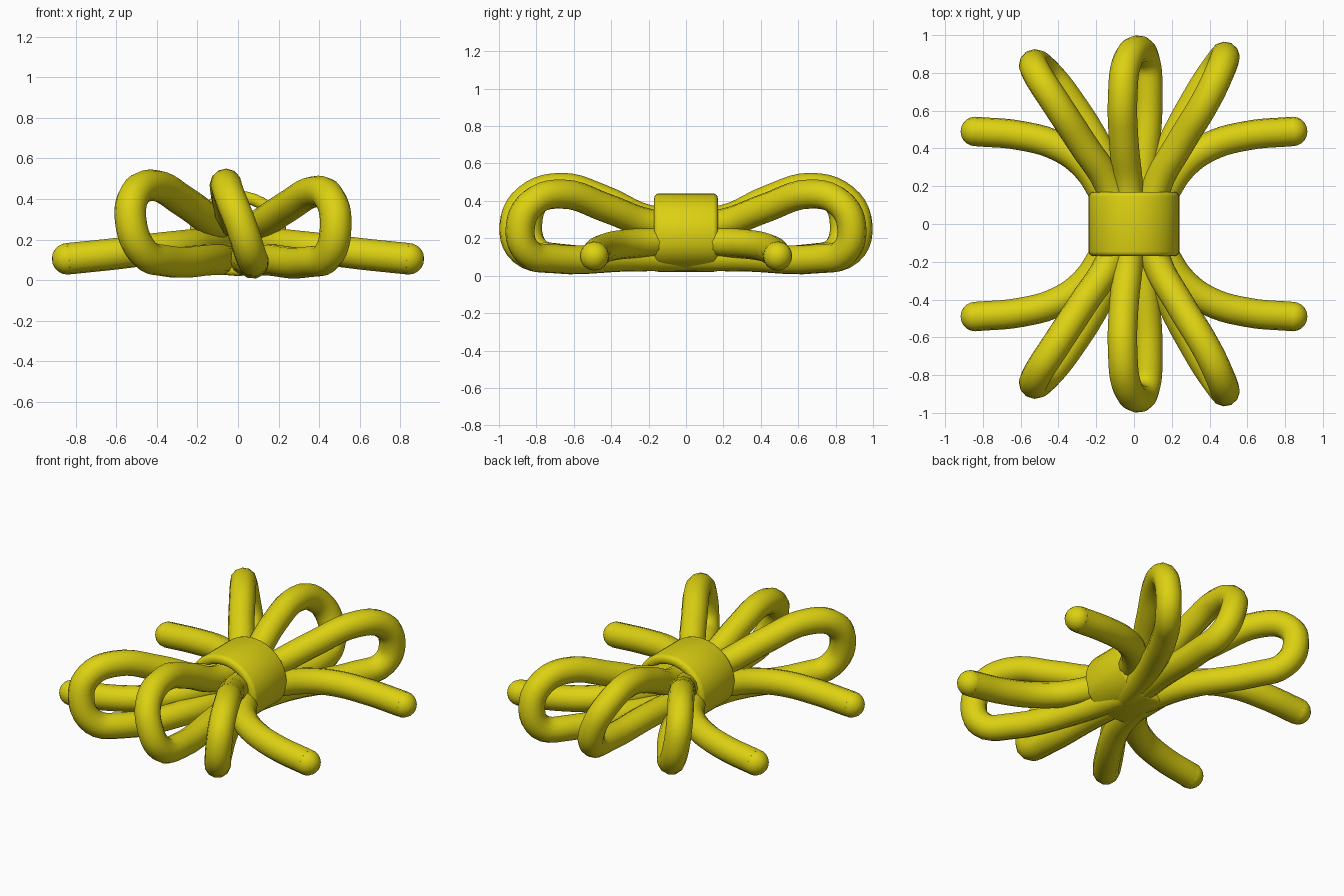
import bpy, bmesh, math
from mathutils import Vector

cube = bpy.data.objects.get("Cube")
if cube:
    bpy.data.objects.remove(cube, do_unlink=True)

CORD = 0.078

yellow = bpy.data.materials.new("yellow cord")
yellow.use_nodes = True
color = (0.72, 0.64, 0.006, 1)
yellow.diffuse_color = color
bsdf = yellow.node_tree.nodes["Principled BSDF"]
bsdf.inputs["Base Color"].default_value = color
bsdf.inputs["Roughness"].default_value = 0.6


def select(obj):
    bpy.ops.object.select_all(action="DESELECT")
    obj.select_set(True)
    bpy.context.view_layer.objects.active = obj


def cord(name, points, sx=1, sy=1):
    """Round cord swept along a smooth path."""
    curve = bpy.data.curves.new(name, "CURVE")
    curve.dimensions = "3D"
    curve.bevel_depth = CORD
    curve.bevel_resolution = 4
    curve.resolution_u = 5
    curve.use_fill_caps = True
    spline = curve.splines.new("BEZIER")
    spline.bezier_points.add(len(points) - 1)
    for bp, (x, y, z) in zip(spline.bezier_points, points):
        bp.co = (x * sx, y * sy, z)
        bp.handle_left_type = bp.handle_right_type = "AUTO"
    obj = bpy.data.objects.new(name, curve)
    bpy.context.collection.objects.link(obj)
    select(obj)
    bpy.ops.object.convert(target="MESH")
    obj = bpy.context.object
    obj.data.materials.clear()
    obj.data.materials.append(yellow)
    bpy.ops.object.shade_smooth_by_angle(angle=math.radians(50))
    return obj


# Bow loops: upper strand out, round the tip, lower strand back
loops = {
    "right_loop": [(-0.08, 0, 0.27), (-0.13, 0.2, 0.29), (-0.27, 0.42, 0.39),
                   (-0.42, 0.65, 0.467), (-0.51, 0.79, 0.42), (-0.53, 0.845, 0.3),
                   (-0.47, 0.81, 0.14), (-0.36, 0.68, 0.095), (-0.14, 0.3, 0.1),
                   (-0.06, 0, 0.1)],
    "middle_loop": [(-0.02, 0, 0.29), (-0.03, 0.2, 0.3), (-0.055, 0.45, 0.41),
                    (-0.06, 0.67, 0.472), (-0.04, 0.85, 0.41), (0.015, 0.92, 0.27),
                    (0.06, 0.87, 0.13), (0.075, 0.7, 0.09), (0.05, 0.3, 0.1),
                    (0.02, 0, 0.1)],
    "left_loop": [(0.08, 0, 0.26), (0.12, 0.2, 0.28), (0.24, 0.42, 0.36),
                  (0.39, 0.67, 0.437), (0.46, 0.82, 0.39), (0.482, 0.885, 0.27),
                  (0.45, 0.85, 0.13), (0.35, 0.7, 0.09), (0.15, 0.3, 0.1),
                  (0.07, 0, 0.1)],
}
# Loose tail sweeping outwards
tail = [(0.08, 0, 0.19), (0.17, 0.18, 0.18), (0.26, 0.31, 0.17),
        (0.4, 0.41, 0.155), (0.6, 0.468, 0.13), (0.84, 0.49, 0.105)]

for end, sy in (("front", -1), ("back", 1)):
    for name, path in loops.items():
        cord(f"{end}_{name}", path, 1, sy)
    for side, sx in (("left", 1), ("right", -1)):
        strand = cord(f"{end}_{side}_tail", tail, sx, sy)
        # Rounded tip of the tail
        x, y, z = tail[-1]
        bpy.ops.mesh.primitive_uv_sphere_add(segments=16, ring_count=10, radius=CORD,
                                             location=(x * sx, y * sy, z),
                                             rotation=(0, math.pi / 2, 0))
        tip = bpy.context.object
        tip.name = f"{end}_{side}_tail_tip"
        tip.data.materials.append(yellow)
        bpy.ops.object.shade_smooth()

# Knot band: arched strip wrapped round the cords, flat underneath
WIDTH, WALL, HALF = 0.24, 0.06, 0.17
outer = []
for i in range(32):
    a = math.tau * i / 32
    x, s = WIDTH * math.cos(a), math.sin(a)
    if s >= 0:
        z = 0.22 + 0.22 * s
    else:
        z = 0.22 - 0.2 * abs(s) ** 0.8
    outer.append(Vector((x, 0, z)))
centre = Vector((0, 0, 0.22))
bm = bmesh.new()
rings = []
for y, shrink in ((-HALF, 0), (HALF, 0), (HALF, WALL), (-HALF, WALL)):
    ring = []
    for p in outer:
        q = p - (p - centre).normalized() * shrink
        ring.append(bm.verts.new((q.x, y, q.z)))
    rings.append(ring)
for k in range(4):
    a, b = rings[k], rings[(k + 1) % 4]
    for i in range(32):
        j = (i + 1) % 32
        bm.faces.new((a[i], a[j], b[j], b[i]))
bmesh.ops.recalc_face_normals(bm, faces=bm.faces)
mesh = bpy.data.meshes.new("knot_band")
bm.to_mesh(mesh)
bm.free()
mesh.materials.append(yellow)
band = bpy.data.objects.new("knot_band", mesh)
bpy.context.collection.objects.link(band)
select(band)
bevel = band.modifiers.new("rounded_rim", "BEVEL")
bevel.width = 0.025
bevel.segments = 3
bevel.limit_method = "ANGLE"
bevel.angle_limit = math.radians(50)
bpy.ops.object.modifier_apply(modifier="rounded_rim")
bpy.ops.object.shade_smooth_by_angle(angle=math.radians(40))
